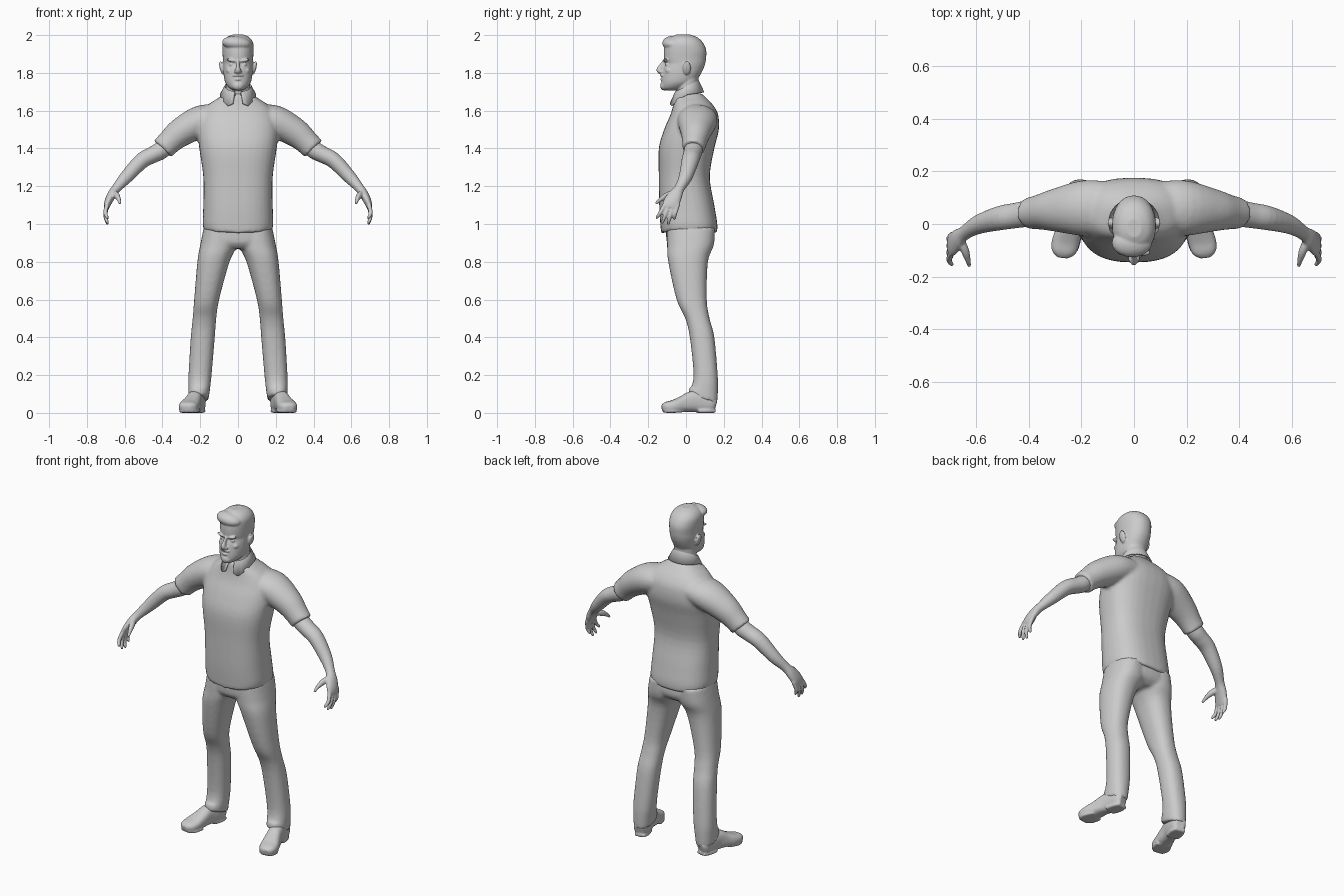
import bpy, bmesh, math
from mathutils import Vector, Matrix

grey = bpy.data.materials.new("plain_grey")
grey.diffuse_color = (0.6, 0.6, 0.6, 1)


def spline(keys, steps):
    """Catmull-Rom interpolation of key tuples."""
    out = []
    for i in range(len(keys) - 1):
        p = [keys[max(i - 1, 0)], keys[i], keys[i + 1], keys[min(i + 2, len(keys) - 1)]]
        for s in range(steps):
            t = s / steps
            out.append([0.5 * (2 * b + (c - a) * t + (2 * a - 5 * b + 4 * c - d) * t * t
                               + (3 * b - a - 3 * c + d) * t ** 3) for a, b, c, d in zip(*p)])
    return out + [list(keys[-1])]


def skin_rings(bm, rings, power, n=32):
    """Closed skin through (centre, axis a, axis b) superellipse rings."""
    rows = []
    for c, a, b in rings:
        row = []
        for k in range(n):
            u = 2 * math.pi * k / n
            cu, su = math.cos(u), math.sin(u)
            row.append(bm.verts.new(c + a * math.copysign(abs(cu) ** (2 / power), cu)
                                    + b * math.copysign(abs(su) ** (2 / power), su)))
        rows.append(row)
    for r, q in zip(rows, rows[1:]):
        for k in range(n):
            bm.faces.new((r[k], r[(k + 1) % n], q[(k + 1) % n], q[k]))
    bm.faces.new(rows[0])
    bm.faces.new(rows[-1])


def stack(bm, keys, power=2.2, side=1):
    """Level rings from keys (z, x0, x1, y0, y1)."""
    skin_rings(bm, [(Vector((side * (x0 + x1) / 2, (y0 + y1) / 2, z)),
                     Vector(((x1 - x0) / 2, 0, 0)), Vector((0, (y1 - y0) / 2, 0)))
                    for z, x0, x1, y0, y1 in spline(keys, 4)], power)


def tube(bm, keys, power=2, side=1, across=(0, 1, 0), n=24):
    """Rings square to a path from keys (x, y, z, radius across, other radius)."""
    pts = spline([(side * k[0],) + tuple(k[1:]) for k in keys], 4)
    pos = [Vector(p[:3]) for p in pts]
    rings = []
    for i, p in enumerate(pts):
        t = (pos[min(i + 1, len(pos) - 1)] - pos[max(i - 1, 0)]).normalized()
        a = Vector(across)
        a = (a - t * a.dot(t)).normalized()
        rings.append((pos[i], a * p[3], t.cross(a) * p[4]))
    skin_rings(bm, rings, power, n)


def blob(bm, centre, size, tilt=0, axis='Y'):
    m = Matrix.Translation(centre) @ Matrix.Rotation(tilt, 4, axis) @ Matrix.Diagonal((*size, 1))
    bmesh.ops.create_uvsphere(bm, u_segments=20, v_segments=12, radius=1, matrix=m)


def finish(bm, name, voxel=None, relax=3):
    bmesh.ops.recalc_face_normals(bm, faces=bm.faces)
    for f in bm.faces:
        f.smooth = True
    me = bpy.data.meshes.new(name)
    bm.to_mesh(me)
    bm.free()
    me.materials.append(grey)
    ob = bpy.data.objects.new(name, me)
    bpy.context.collection.objects.link(ob)
    if voxel:
        r = ob.modifiers.new("merge", 'REMESH')
        r.mode, r.voxel_size, r.use_smooth_shade = 'VOXEL', voxel, True
        s = ob.modifiers.new("relax", 'SMOOTH')
        s.factor, s.iterations = 0.5, relax
    return ob


# shirt: body and short sleeves
bm = bmesh.new()
body = [(.96, .182, -.13, .163), (1.0, .187, -.136, .166), (1.1, .184, -.142, .15),
        (1.25, .184, -.144, .126), (1.4, .205, -.144, .15), (1.5, .215, -.116, .174),
        (1.58, .2, -.082, .17), (1.63, .16, -.068, .143), (1.67, .1, -.062, .105),
        (1.69, .075, -.055, .085)]
stack(bm, [(z, -r, r, y0, y1) for z, r, y0, y1 in body], 2.5)
for s in (-1, 1):
    tube(bm, [(.08, .06, 1.565, .1, .065), (.19, .06, 1.545, .106, .085),
              (.3, .052, 1.487, .082, .077), (.36, .045, 1.437, .066, .066),
              (.4, .04, 1.397, .06, .063)], side=s)
shirt = finish(bm, "shirt", .01, 4)
# dip the hem at the front and back, raise it at the sides
for v in shirt.data.vertices:
    if v.co.z < 1.0:
        v.co.z += .02 * (abs(v.co.x) / .185) ** 2 - .01

# trousers: seat and two legs
bm = bmesh.new()
stack(bm, [(1.03, -.17, .17, -.11, .13), (.95, -.184, .184, -.106, .152),
           (.9, -.188, .188, -.1, .145), (.87, -.13, .13, -.075, .11)], 2.5)
for s in (-1, 1):
    stack(bm, [(.98, .01, .182, -.1, .153), (.89, .004, .2, -.1, .148),
               (.8, .045, .215, -.094, .116), (.6, .1, .232, -.05, .11),
               (.5, .115, .24, -.004, .125), (.4, .123, .25, .02, .15),
               (.2, .14, .262, .04, .168), (.11, .15, .263, .02, .169),
               (.055, .155, .262, .012, .166)], 2.3, s)
trousers = finish(bm, "trousers", .01, 3)
# lift the leg openings at the front
for v in trousers.data.vertices:
    if v.co.z < .1:
        v.co.z += .04 * max(0, min(1, (.15 - v.co.y) / .13))

for s, label in ((-1, "right"), (1, "left")):
    # shoe with flat sole and low heel
    bm = bmesh.new()
    tube(bm, [(.205, .155, .045, .026, .03), (.21, .135, .05, .04, .046),
              (.218, .085, .058, .043, .054), (.23, .035, .06, .042, .056),
              (.243, -.015, .047, .047, .044), (.258, -.065, .035, .053, .034),
              (.268, -.105, .03, .046, .028), (.272, -.127, .026, .022, .016)],
         2.6, s, (1, 0, 0))
    tube(bm, [(.206, .152, .01, .03, .01), (.214, .11, .01, .042, .01),
              (.226, .06, .01, .038, .01)], 4, s, (1, 0, 0))
    tube(bm, [(.24, -.03, .01, .046, .008), (.262, -.085, .01, .052, .01),
              (.27, -.12, .012, .03, .01)], 4, s, (1, 0, 0))
    finish(bm, label + "_shoe", .006, 2)

    # bare arm, palm, fingers and thumb
    bm = bmesh.new()
    tube(bm, [(.32, .05, 1.465, .04, .04), (.4, .04, 1.395, .049, .047),
              (.45, .032, 1.367, .048, .044), (.51, .022, 1.334, .046, .042),
              (.59, -.002, 1.25, .036, .035), (.643, -.034, 1.19, .027, .025),
              (.668, -.055, 1.155, .037, .024), (.688, -.076, 1.115, .044, .02),
              (.697, -.084, 1.085, .042, .014)], side=s)
    for y0, y1, z1 in ((-.118, -.153, 1.03), (-.096, -.124, 1.005),
                       (-.074, -.093, 1.0), (-.052, -.062, 1.025)):
        zm = (1.09 + z1) / 2
        tube(bm, [(.692, y0 + .01, 1.11, .013, .012), (.702, (y0 + y1) / 2, zm, .011, .011),
                  (.692, y1, z1 + .005, .008, .008), (.688, y1, z1 - .003, .004, .004)],
             side=s, n=12)
    tube(bm, [(.662, -.055, 1.165, .016, .018), (.642, -.1, 1.15, .016, .018),
              (.631, -.135, 1.13, .011, .012), (.625, -.16, 1.108, .007, .007)],
         side=s, across=(1, 0, 0), n=12)
    finish(bm, label + "_arm", .0045, 3)

# head: neck, skull, hair and face
bm = bmesh.new()
stack(bm, [(1.62, -.06, .06, -.045, .075), (1.7, -.064, .064, -.05, .064),
           (1.8, -.064, .064, -.05, .068)], 2)
skull = [(1.708, .026, -.117, -.04), (1.722, .048, -.128, 0), (1.75, .068, -.13, .05),
         (1.79, .076, -.126, .076), (1.825, .078, -.12, .094), (1.85, .079, -.11, .102),
         (1.875, .08, -.117, .106), (1.92, .083, -.117, .107), (1.96, .08, -.108, .09),
         (1.988, .06, -.082, .06), (2.003, .028, -.05, .02)]
stack(bm, [(z, -r, r, y0, y1) for z, r, y0, y1 in skull], 2.15)
blob(bm, (-.008, -.072, 1.957), (.077, .054, .038), .1)               # swept fringe
tube(bm, [(0, -.112, 1.862, .008, .012), (0, -.13, 1.835, .009, .014),
          (0, -.141, 1.815, .015, .016), (0, -.132, 1.8, .012, .01)],
     across=(1, 0, 0), n=16)                                          # nose
blob(bm, (0, -.123, 1.787), (.03, .015, .008))                        # moustache
blob(bm, (0, -.124, 1.766), (.02, .014, .006))                        # lower lip
blob(bm, (0, -.115, 1.732), (.032, .022, .025))                       # chin beard
for s in (-1, 1):
    blob(bm, (s * .034, -.108, 1.866), (.029, .013, .008), s * -.2)   # brow
    blob(bm, (s * .033, -.1, 1.845), (.014, .011, .008))              # eye
    blob(bm, (s * .044, -.085, 1.812), (.02, .024, .018))             # cheek
    blob(bm, (s * .014, -.132, 1.806), (.009, .011, .008))            # nostril
    blob(bm, (s * .086, .004, 1.826), (.011, .022, .037), s * .25)    # ear
finish(bm, "head", .0045, 2)

# folded collar with two front points
bm = bmesh.new()
N = 36
rows = []
for i in range(N + 1):
    t = 2 * i / N - 1
    u = t * math.radians(168)
    sx, cy = math.sin(u), math.cos(u)
    point = max(0, (abs(t) - .55) / .45)
    if abs(t) > .9:
        point -= (abs(t) - .9) * 4.5
    top = Vector((.071 * sx, .004 + .064 * cy, 1.727 + .03 * cy))
    low = Vector((.093 * sx * (1 - .1 * point) + math.copysign(.014 * point, sx),
                  .008 + .086 * cy - .012 * point, 1.685 + .012 * cy - .065 * point))
    base = Vector((.068 * sx, .004 + .06 * cy, 1.66 + .01 * cy))
    rows.append([bm.verts.new(p) for p in (base, top, low)])
for r, q in zip(rows, rows[1:]):
    for k in range(2):
        bm.faces.new((r[k], q[k], q[k + 1], r[k + 1]))
collar = finish(bm, "collar")
m = collar.modifiers.new("cloth", 'SOLIDIFY')
m.thickness, m.offset = .007, 0
bpy.context.view_layer.objects.active = collar
collar.select_set(True)
bpy.ops.object.shade_smooth_by_angle(angle=math.radians(40))
